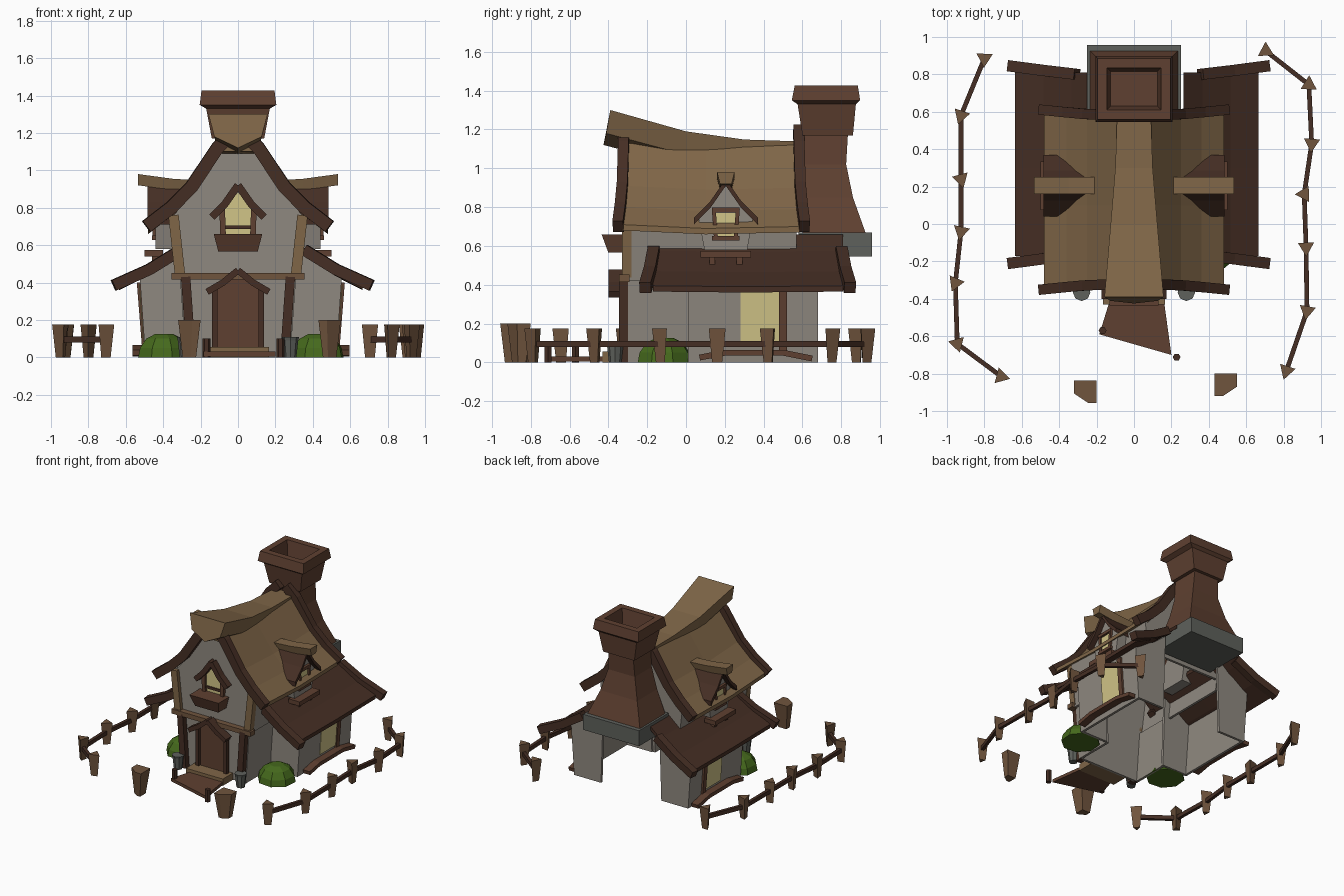
import bpy, bmesh, math, random
from mathutils import Vector

if "Cube" in bpy.data.objects:
    bpy.data.objects.remove(bpy.data.objects["Cube"])
random.seed(4)

def material(name, r, g, b):
    m = bpy.data.materials.new(name)
    m.diffuse_color = [((c + 0.055) / 1.055) ** 2.4 for c in (r, g, b)] + [1]
    m.use_nodes = True
    m.node_tree.nodes["Principled BSDF"].inputs["Base Color"].default_value = m.diffuse_color
    return m

WALL = material("plaster grey", .56, .535, .50)
STONE = material("stone grey", .37, .38, .36)
TAN = material("straw tan", .50, .40, .28)
DARK = material("dark wood", .27, .18, .14)
BROWN = material("brown wood", .37, .25, .19)
POST = material("post wood", .44, .33, .24)
GLASS = material("window yellow", .82, .77, .53)
LEAF = material("leaf green", .27, .41, .11)

def loft(name, rings, mat):
    """Closed solid through rings that have equal point counts."""
    bm = bmesh.new()
    rs = [[bm.verts.new(p) for p in r] for r in rings]
    n = len(rs[0])
    for a, b in zip(rs, rs[1:]):
        for i in range(n):
            bm.faces.new((a[i], a[(i + 1) % n], b[(i + 1) % n], b[i]))
    bm.faces.new(rs[0][::-1])
    bm.faces.new(rs[-1])
    bmesh.ops.recalc_face_normals(bm, faces=bm.faces)
    me = bpy.data.meshes.new(name)
    bm.to_mesh(me)
    bm.free()
    me.materials.append(mat)
    ob = bpy.data.objects.new(name, me)
    bpy.context.collection.objects.link(ob)
    return ob

def prism(name, pts, axis, lo, hi, mat):
    put = {'x': lambda p, t: (t, p[0], p[1]), 'y': lambda p, t: (p[0], t, p[1]),
           'z': lambda p, t: (p[0], p[1], t)}[axis]
    return loft(name, [[put(p, t) for p in pts] for t in (lo, hi)], mat)

def box(name, x, y, z, mat):
    return prism(name, [(x[0], y[0]), (x[1], y[0]), (x[1], y[1]), (x[0], y[1])], 'z', z[0], z[1], mat)

def tube(name, path, w, h, mat):
    """Rectangular beam along a polyline."""
    path = [Vector(p) for p in path]
    rings = []
    for i, p in enumerate(path):
        t = (path[min(i + 1, len(path) - 1)] - path[max(i - 1, 0)]).normalized()
        side = t.cross(Vector((0, 1, 0)) if abs(t.z) > .97 else Vector((0, 0, 1))).normalized()
        up = side.cross(t)
        rings.append([p + side * a * w / 2 + up * b * h / 2 for a, b in ((-1, -1), (1, -1), (1, 1), (-1, 1))])
    return loft(name, rings, mat)

def ngon(cx, cy, z, r, n, rot=0.0):
    return [(cx + r * math.cos(rot + 2 * math.pi * i / n), cy + r * math.sin(rot + 2 * math.pi * i / n), z)
            for i in range(n)]

def rect(hx, y0, y1, z):
    return [(-hx, y0, z), (hx, y0, z), (hx, y1, z), (-hx, y1, z)]

def mir(pts, s, ox=0.0):
    return [(s * p[0] + ox,) + tuple(p[1:]) for p in pts]

def sheet(name, prof, ys, thick, mat):
    """Roof sheet from an (x, z) profile; ys lists (y, lift)."""
    rings = [[(x, y, z + l) for x, z in prof] + [(x, y, z + l - thick) for x, z in prof[::-1]] for y, l in ys]
    return loft(name, rings, mat)

# main walls
half = [(.28, 0), (.31, .42), (.33, .43), (.36, .74), (.25, .87), (.09, 1.09)]
prism("front_wall", half + mir(half, -1)[::-1], 'y', -.30, -.28, WALL)
up = [(.32, .52), (.36, .74), (.25, .87), (.09, 1.09)]
prism("back_gable", up + mir(up, -1)[::-1], 'y', .55, .57, WALL)

# main roof, ridge cap and gable boards
rp = [(.48, .70), (.36, .79), (.25, .90), (.09, 1.12)]
sheet("main_roof", rp + mir(rp, -1)[::-1], [(-.33, .01), (.1, -.01), (.585, 0)], .03, TAN)
caps = [(-.39, .158, 1.30, .035), (0, .125, 1.19, 0), (.3, .1, 1.148, 0), (.6, .09, 1.138, 0)]
loft("ridge_cap", [[(-a, y, z), (a, y, z), (.8 * a, y - d * .6, z - .12), (0, y - d, z - .18),
                    (-.8 * a, y - d * .6, z - .12)] for y, a, z, d in caps], TAN)
board = [(.03, 1.20), (.11, 1.12), (.25, .91), (.36, .80), (.49, .70)]
for s in (-1, 1):
    for nm, y, k in (("front", -.32, -1), ("back", .58, 1)):
        tube(nm + "_gable_board", [(s * x, y + k * .03 * (i / 4) ** 2, z) for i, (x, z) in enumerate(board)],
             .055, .07, DARK)

for s in (-1, 1):
    # main side walls and corner timbers
    prism("upper_side_wall", mir([(.33, .42), (.37, .76), (.35, .76), (.31, .42)], s), 'y', -.3, .57, WALL)
    prism("lower_side_wall", mir([(.28, 0), (.31, .42), (.29, .42), (.26, 0)], s), 'y', -.3, .02, WALL)
    tube("lower_corner_post", [(s * .25, -.315, 0), (s * .28, -.315, .43)], .05, .06, DARK)
    tube("upper_corner_post", [(s * .31, -.305, .44), (s * .345, -.305, .76)], .055, .05, TAN)

    # side wing walls
    ox = .015
    prism("wing_side_wall", mir([(.51, 0), (.54, .43), (.52, .43), (.49, 0)], s, ox), 'y', .01, .68, WALL)
    prism("wing_front_wall", mir([(.27, 0), (.51, 0), (.54, .43), (.36, .53), (.29, .58)], s, ox), 'y', .01, .03, WALL)
    prism("wing_back_wall", mir([(.27, 0), (.51, 0), (.54, .43), (.36, .53), (.25, .62)], s, ox), 'y', .66, .68, WALL)

    # lean-to roof
    lean = [(.65, .395), (.5, .47), (.35, .575), (.25, .66)]
    sheet("lean_to_roof", mir(lean, s, ox), [(-.17, 0), (.3, -.005), (.81, 0)], .03, DARK)
    for y, k in ((-.165, -1), (.80, 1)):
        tube("lean_to_board", mir([(.33, y, .575), (.5, y + k * .02, .47), (.69, y + k * .045, .385)], s, .025),
             .06, .06, DARK)

    # wing window and sill
    wx = lambda z: s * (.513 + .07 * z) + ox
    loft("wing_window", [[(wx(z) + d * s, .28, z), (wx(z) + d * s, .48, z)] +
                         [(wx(z) + (d + .004) * s, .48, z), (wx(z) + (d + .004) * s, .28, z)]
                         for z, d in ((.08, 0), (.39, 0))], GLASS)
    tube("window_jamb", [(wx(0), .50, .05), (wx(.4), .50, .40)], .03, .04, BROWN)
    tube("window_sill_log", mir([(.55, .07, .025), (.55, .2, .05), (.55, .5, .05), (.55, .65, .02)], s, ox),
         .06, .03, BROWN)

    # dormer
    dy = .205
    face = [(-.11, .58), (.11, .58), (.14, .74), (0, .92), (-.14, .74)]
    prism("dormer_body", [(dy + a, z) for a, z in face], 'x', s * .2, s * .44, WALL)
    for k in (-1, 1):
        edge = [(0, .945), (k * .08, .83), (k * .165, .745)]
        prof = [(dy + a, z) for a, z in edge] + [(dy + a, z - .035) for a, z in edge[::-1]]
        prism("dormer_roof", prof, 'x', s * .2, s * .485, DARK)
        tube("dormer_window_jamb", [(s * .447, dy + k * .05, .63), (s * .447, dy + k * .062, .79)], .02, .02, BROWN)
        box("sill_foot", sorted((s * .42, s * .46)), (dy + k * .07 - .015, dy + k * .07 + .015), (.50, .54), BROWN)
    loft("dormer_ridge_cap", [[(s * x, dy - .045, z), (s * x, dy + .045, z), (s * x, dy + .03, z - .06),
                               (s * x, dy - .03, z - .06)] for x, z in ((.19, .945), (.35, .955), (.535, .98))], TAN)
    prism("dormer_window", [(dy - .04, .64), (dy + .04, .64), (dy + .052, .77), (dy - .052, .77)],
          'x', s * .44, s * .445, GLASS)
    for z in (.64, .785):
        box("dormer_window_rail", sorted((s * .44, s * .46)), (dy - .07, dy + .07), (z - .012, z + .012), BROWN)
    box("dormer_sill", sorted((s * .40, s * .50)), (dy - .13, dy + .13), (.54, .575), BROWN)

    # bush and bucket by the front corners
    bx = s * .41 + .015
    loft("bush", [ngon(bx, -.11, z, r, 8, .3) for z, r in ((0, .145), (.05, .135), (.1, .1), (.125, .05))], LEAF)
    loft("bucket", [ngon(s * .28, -.365, z, r, 8) for z, r in ((0, .032), (.09, .042), (.11, .047))], STONE)

# chimney: stone base, flared shaft, hollow cap
box("chimney_base", (-.25, .25), (.58, .958), (.545, .67), STONE)
loft("chimney_shaft", [rect(.235, .6, .925, .668), rect(.165, .605, .86, .85),
                       rect(.12, .61, .825, 1.02), rect(.11, .61, .835, 1.19)], BROWN)
loft("chimney_cap", [rect(.14, .60, .86, 1.17), rect(.17, .575, .875, 1.33), rect(.205, .545, .897, 1.35),
                     rect(.195, .56, .885, 1.427), rect(.145, .61, .835, 1.427), rect(.125, .63, .815, 1.3)], BROWN)

# front cross beam, door and door hood
box("cross_beam", (-.355, .355), (-.345, -.29), (.415, .452), POST)
prism("door", [(-.12, .03), (.12, .03), (.12, .36), (0, .44), (-.12, .36)], 'y', -.325, -.29, BROWN)
for s in (-1, 1):
    tube("door_hood", [(0, -.365, .465), (s * .08, -.365, .40), (s * .165, -.365, .35)], .07, .035, DARK)
    tube("door_jamb", [(s * .125, -.33, .03), (s * .125, -.33, .37)], .03, .03, DARK)
    tube("attic_window_hood", [(0, -.325, .92), (s * .07, -.325, .82), (s * .14, -.325, .75)], .05, .04, DARK)
    tube("attic_window_jamb", [(s * .08, -.31, .66), (s * .085, -.31, .80)], .03, .03, BROWN)

# attic window
prism("attic_window", [(-.07, .66), (.07, .66), (.075, .8), (0, .88), (-.075, .8)], 'y', -.306, -.299, GLASS)
box("attic_window_bar", (-.08, .08), (-.315, -.3), (.685, .705), DARK)
loft("window_box", [[(-a, -f, z), (a, -f, z), (a, -.29, z), (-a, -.29, z)]
                    for z, a, f in ((.565, .105, .40), (.66, .13, .435))], BROWN)

# doorstep, path boards and small path posts
box("doorstep", (-.165, .165), (-.43, -.30), (0, .055), TAN)
prism("path", [(-.13, -.41), (.16, -.41), (.2, -.70), (-.185, -.59)], 'z', .005, .03, BROWN)
for x, y in ((-.168, -.57), (.228, -.712)):
    loft("path_post", [ngon(x, y, z, .021, 6) for z in (0, .1)], DARK)

# gate pillars
for x, y, c in ((-.26, -.897, 1), (.49, -.86, -1)):
    loft("gate_pillar", [[(x + c * a * k, y + b * k, z) for a, b in
                          ((-.06, .06), (.06, .06), (.06, -.06), (.015, -.06), (-.06, -.01))]
                         for z, k in ((0, .6), (.2, 1))], POST)

# fences: wedge posts joined by rails
left = [(-.80, .885), (-.925, .58), (-.925, .24), (-.925, -.04), (-.955, -.315), (-.945, -.64), (-.71, -.815)]
right = [(.705, .925), (.935, .745), (.95, .43), (.91, .16), (.92, -.125), (.925, -.465), (.815, -.785)]
for row in (left, right):
    for x, y in row:
        rot = random.uniform(0, 2)
        loft("fence_post", [ngon(x, y, z, r, 3, rot) for z, r in ((0, .03), (.175, .05))], POST)
    for a, b in zip(row, row[1:]):
        tube("fence_rail", [(*a, .095), (*b, .095)], .025, .032, DARK)
